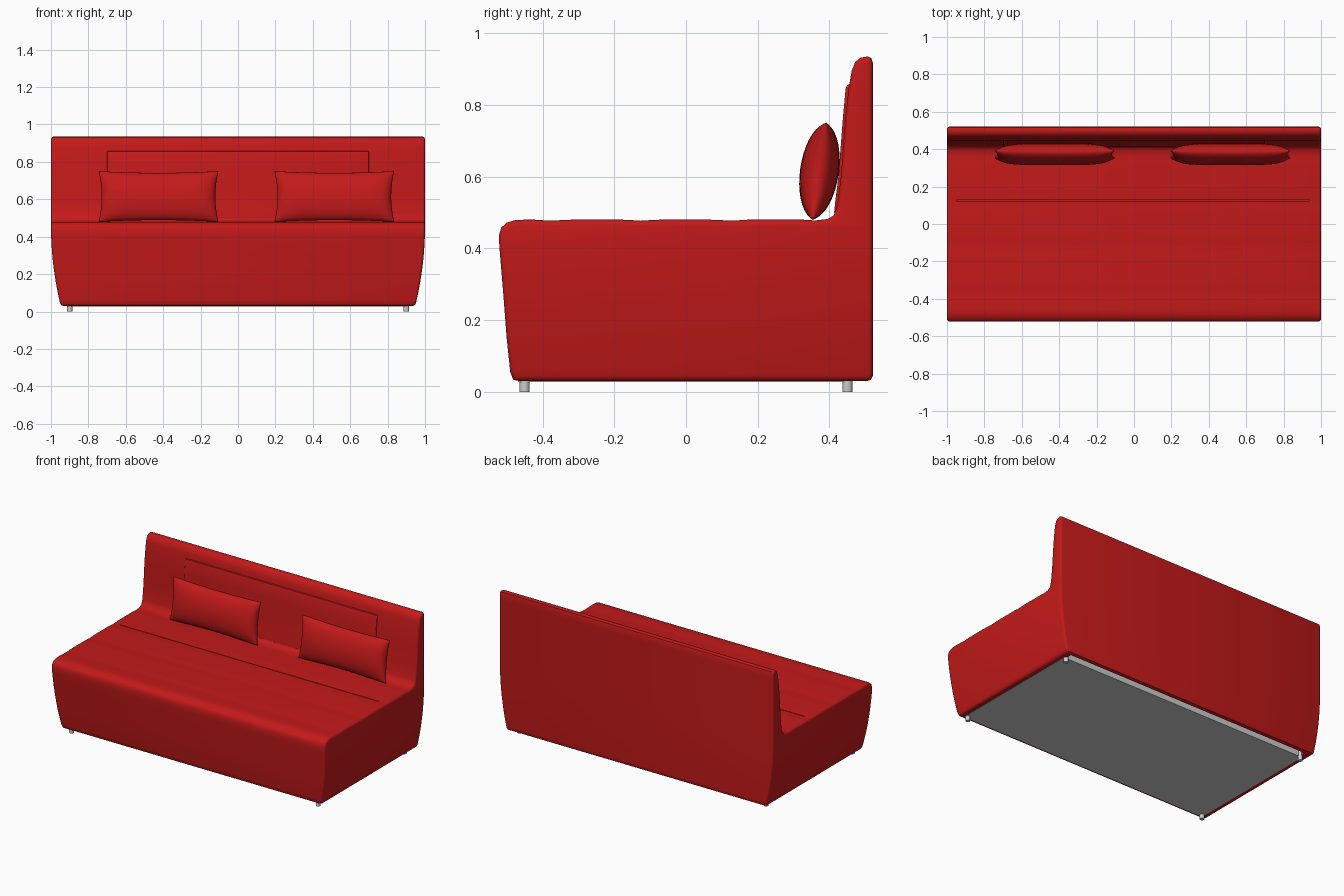
import bpy, bmesh, math
from mathutils import Matrix, Vector

if "Cube" in bpy.data.objects:
    bpy.data.objects.remove(bpy.data.objects["Cube"])

red = bpy.data.materials.new("red_fabric")
red.diffuse_color = (0.55, 0.01, 0.01, 1)
red.use_nodes = True
red.node_tree.nodes["Principled BSDF"].inputs["Base Color"].default_value = red.diffuse_color


def finish(name, bm, mat=None, angle=40):
    bmesh.ops.recalc_face_normals(bm, faces=bm.faces)
    me = bpy.data.meshes.new(name)
    bm.to_mesh(me)
    bm.free()
    ob = bpy.data.objects.new(name, me)
    bpy.context.collection.objects.link(ob)
    if mat:
        me.materials.append(mat)
    smooth(ob, angle)
    return ob


def smooth(ob, angle=40):
    bpy.ops.object.select_all(action='DESELECT')
    ob.select_set(True)
    bpy.context.view_layer.objects.active = ob
    bpy.ops.object.shade_smooth_by_angle(angle=math.radians(angle))


def prism(profile, half, bevel):
    """Extrude a (y, z) profile along x and round the two end rims."""
    bm = bmesh.new()
    face = bm.faces.new([bm.verts.new((-half, y, z)) for y, z in profile])
    ext = bmesh.ops.extrude_face_region(bm, geom=[face])
    moved = [g for g in ext["geom"] if isinstance(g, bmesh.types.BMVert)]
    bmesh.ops.translate(bm, vec=(2 * half, 0, 0), verts=moved)
    rims = [e for e in bm.edges if abs(e.verts[0].co.x - e.verts[1].co.x) < 1e-6]
    bmesh.ops.bevel(bm, geom=rims, offset=bevel, segments=3, profile=0.5, affect='EDGES')
    return bm


def box(name, lo, hi, mat=None):
    bm = bmesh.new()
    lo, hi = Vector(lo), Vector(hi)
    bmesh.ops.create_cube(bm, size=1, matrix=Matrix.Translation((lo + hi) / 2)
                          @ Matrix.Diagonal((*(hi - lo), 1)))
    return finish(name, bm, mat)


# Sofa body: side profile with a softly channelled seat
front = [(-0.465, 0.03), (-0.482, 0.034), (-0.49, 0.055), (-0.5, 0.15), (-0.51, 0.28),
         (-0.52, 0.40), (-0.522, 0.435), (-0.515, 0.458), (-0.5, 0.472), (-0.475, 0.479)]
seat = []
for i in range(31):
    y = -0.45 + i * 0.027
    dip = max(0, math.cos((y - 0.125) / 0.25 * 2 * math.pi)) ** 4
    seat.append((y, 0.48 - 0.003 * dip))
back = [(0.395, 0.482), (0.412, 0.492), (0.422, 0.52), (0.432, 0.60), (0.438, 0.68),
        (0.445, 0.77), (0.454, 0.85), (0.462, 0.895), (0.472, 0.92), (0.487, 0.932),
        (0.507, 0.935), (0.517, 0.93), (0.521, 0.917), (0.521, 0.045), (0.516, 0.034), (0.505, 0.03)]
bm = prism(front + seat + back, 1.0, 0.014)
for z in (0.06, 0.1, 0.15, 0.2, 0.25, 0.3, 0.35, 0.4, 0.46, 0.6, 0.75, 0.88):
    bmesh.ops.bisect_plane(bm, geom=bm.verts[:] + bm.edges[:] + bm.faces[:],
                           plane_co=(0, 0, z), plane_no=(0, 0, 1))
# Lower sides curve inwards
for v in bm.verts:
    t = max(0, (0.46 - v.co.z) / 0.43)
    v.co.x *= 1 - 0.052 * t ** 2
body = finish("sofa_body", bm, red)

# Seat seam and underside slot
cutters = [box("seam_cutter", (-0.95, 0.123, 0.465), (0.94, 0.127, 0.6), red),
           box("slot_cutter", (-0.9, 0.44, -0.1), (0.9, 0.495, 0.08), red)]
for c in cutters:
    mod = body.modifiers.new("cut", 'BOOLEAN')
    mod.operation, mod.object, mod.solver = 'DIFFERENCE', c, 'EXACT'
    bpy.context.view_layer.objects.active = body
    bpy.ops.object.modifier_apply(modifier=mod.name)
for c in cutters:
    bpy.data.objects.remove(c)
smooth(body)

# Slightly raised pad on the backrest
pad = [(0.46, 0.47), (0.413, 0.50), (0.416, 0.53), (0.425, 0.60), (0.431, 0.68),
       (0.438, 0.77), (0.445, 0.845), (0.449, 0.855), (0.457, 0.859), (0.48, 0.86)]
finish("backrest_pad", prism(pad, 0.70, 0.005), red)


# Pillows: two bulged grids welded at a pinched rim
def pillow(name, cx):
    w, h, thick = 0.32, 0.137, 0.054
    bm = bmesh.new()
    for side in (-1, 1):
        made = bmesh.ops.create_grid(bm, x_segments=32, y_segments=18, size=1)["verts"]
        for p in made:
            u, v = (math.sin(c * math.pi / 2) for c in (p.co.x, p.co.y))
            bulge = math.sqrt(max(0, (1 - u ** 6) * (1 - v * v)))
            p.co = (w * u * (1 - 0.05 * (1 - v * v)), side * thick * bulge,
                    h * v * (1 - 0.07 * (1 - u * u)))
    bmesh.ops.remove_doubles(bm, verts=bm.verts, dist=0.0004)
    bm.transform(Matrix.Translation((cx, 0.372, 0.615)) @ Matrix.Rotation(math.radians(-8), 4, 'X'))
    finish(name, bm, red, 70)


pillow("left_pillow", -0.425)
pillow("right_pillow", 0.515)

# Base board under the sofa
box("base_board", (-0.915, -0.468, 0.028), (0.915, 0.45, 0.085))

# Round feet
for x, sx in ((-0.9, "left"), (0.9, "right")):
    for y, sy in ((-0.45, "front"), (0.45, "back")):
        bm = bmesh.new()
        bmesh.ops.create_cone(bm, cap_ends=True, segments=20, radius1=0.014, radius2=0.014,
                              depth=0.06, matrix=Matrix.Translation((x, y, 0.03)))
        finish(f"{sy}_{sx}_foot", bm)
